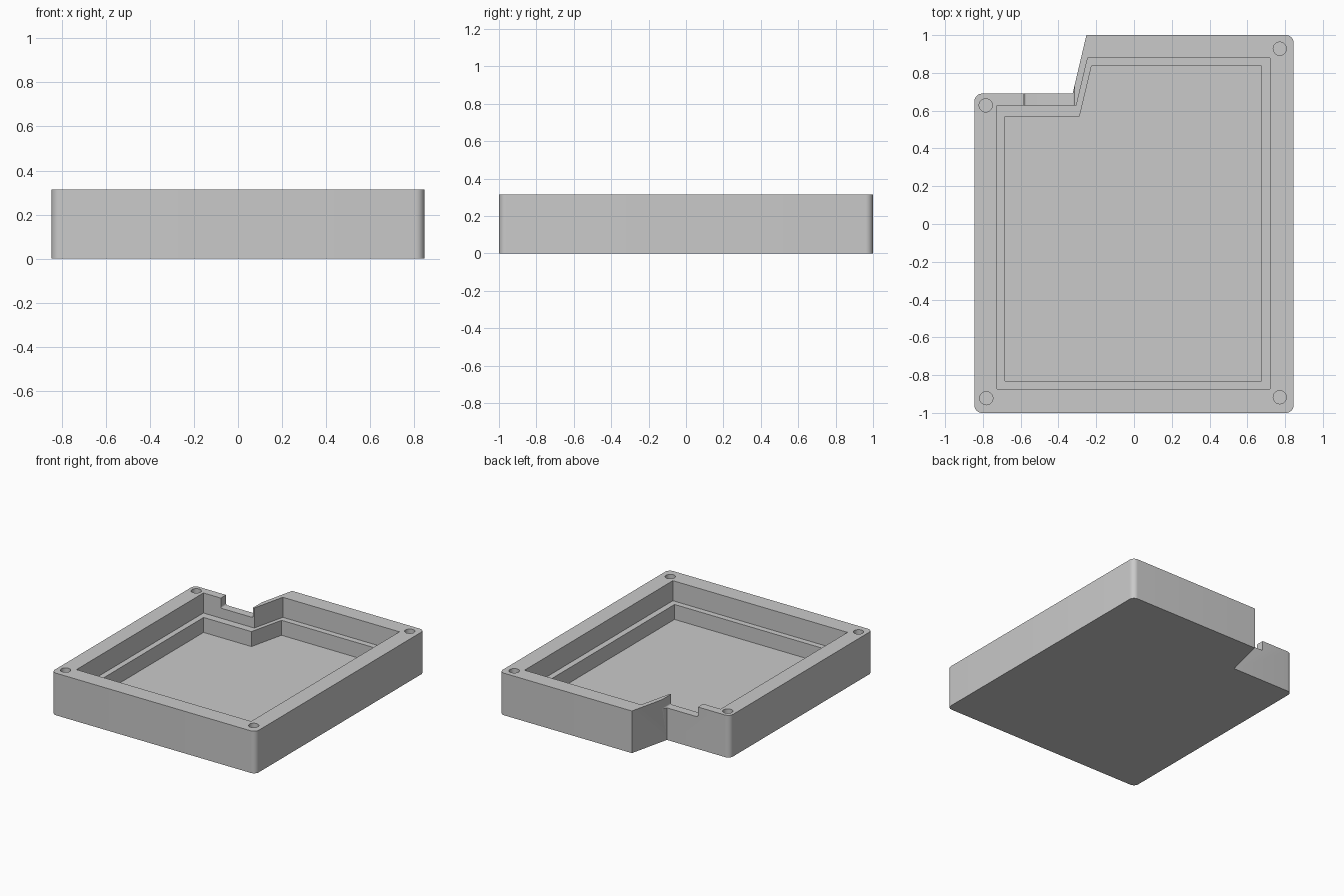
import bpy, bmesh, math
from mathutils import Vector

old = bpy.data.objects.get("Cube")
if old:
    bpy.data.objects.remove(old, do_unlink=True)

HEIGHT, LEDGE, FLOOR, ABOVE = 0.315, 0.165, 0.053, 0.4

grey = bpy.data.materials.new("plain grey")
grey.use_nodes = True
grey.diffuse_color = (0.59, 0.59, 0.59, 1)
grey.node_tree.nodes["Principled BSDF"].inputs["Base Color"].default_value = grey.diffuse_color


def rounded(points, steps=8):
    """Outline from (x, y, radius) corners, rounding those with a radius."""
    out = []
    for i, (x, y, r) in enumerate(points):
        p = Vector((x, y))
        if not r:
            out.append(p)
            continue
        a = (Vector(points[i - 1][:2]) - p).normalized()
        b = (Vector(points[(i + 1) % len(points)][:2]) - p).normalized()
        half = a.angle(b) / 2
        centre = p + (a + b).normalized() * r / math.sin(half)
        start = (p + a * r / math.tan(half) - centre).normalized()
        end = (p + b * r / math.tan(half) - centre).normalized()
        for k in range(steps + 1):
            out.append(centre + start.slerp(end, k / steps).normalized() * r)
    return out


def prism(name, outline, low, high, upright=True):
    """Extrude an outline along z, or along y when it is drawn in x and z."""
    bm = bmesh.new()
    place = (lambda p: (p.x, p.y, low)) if upright else (lambda p: (p.x, low, p.y))
    face = bm.faces.new([bm.verts.new(place(p)) for p in outline])
    new = bmesh.ops.extrude_face_region(bm, geom=[face])["geom"]
    shift = Vector((0, 0, high - low)) if upright else Vector((0, high - low, 0))
    bmesh.ops.translate(bm, vec=shift, verts=[v for v in new if isinstance(v, bmesh.types.BMVert)])
    bmesh.ops.recalc_face_normals(bm, faces=bm.faces)
    mesh = bpy.data.meshes.new(name)
    bm.to_mesh(mesh)
    bm.free()
    mesh.materials.append(grey)
    obj = bpy.data.objects.new(name, mesh)
    bpy.context.collection.objects.link(obj)
    return obj


def plan(left, right, front, back, step, bend, top, r=0.0):
    """Rectangle with a slanted step cut from its back left corner."""
    return rounded([(left, front, r), (right, front, r), (right, back, r),
                    (top, back, 0), (bend, step, 0), (left, step, r)])


# Solid block with rounded corners
case = prism("case_tray", plan(-0.845, 0.845, -1, 1, 0.69, -0.325, -0.252, 0.04), 0, HEIGHT)

# Wide upper cavity, and the smaller pocket that leaves a ledge around it
cutters = [
    prism("upper_cavity", plan(-0.726, 0.72, -0.873, 0.88, 0.628, -0.305, -0.245), LEDGE, ABOVE),
    prism("lower_pocket", plan(-0.684, 0.676, -0.83, 0.836, 0.57, -0.288, -0.225), FLOOR, ABOVE - 0.05),
]

# Cable notch through the short back wall
notch = rounded([(-0.582, 0.24, 0.012), (-0.315, 0.24, 0.012), (-0.315, ABOVE, 0), (-0.582, ABOVE, 0)])
cutters.append(prism("cable_notch", notch, 0.6, 0.85, upright=False))

# Blind screw holes in the corners
for x, y in [(-0.785, 0.628), (0.772, 0.928), (-0.782, -0.922), (0.772, -0.917)]:
    ring = [Vector((x + 0.035 * math.cos(t * math.tau / 32), y + 0.035 * math.sin(t * math.tau / 32)))
            for t in range(32)]
    cutters.append(prism("screw_hole", ring, 0.12, ABOVE))

# Cut everything out of the block
bpy.context.view_layer.objects.active = case
for cutter in cutters:
    mod = case.modifiers.new(cutter.name, "BOOLEAN")
    mod.operation, mod.solver, mod.object = "DIFFERENCE", "EXACT", cutter
    bpy.ops.object.modifier_apply(modifier=mod.name)
    bpy.data.objects.remove(cutter, do_unlink=True)

# Smooth the rounded corners only
bpy.ops.object.select_all(action="DESELECT")
case.select_set(True)
bpy.ops.object.shade_smooth_by_angle(angle=math.radians(30))
